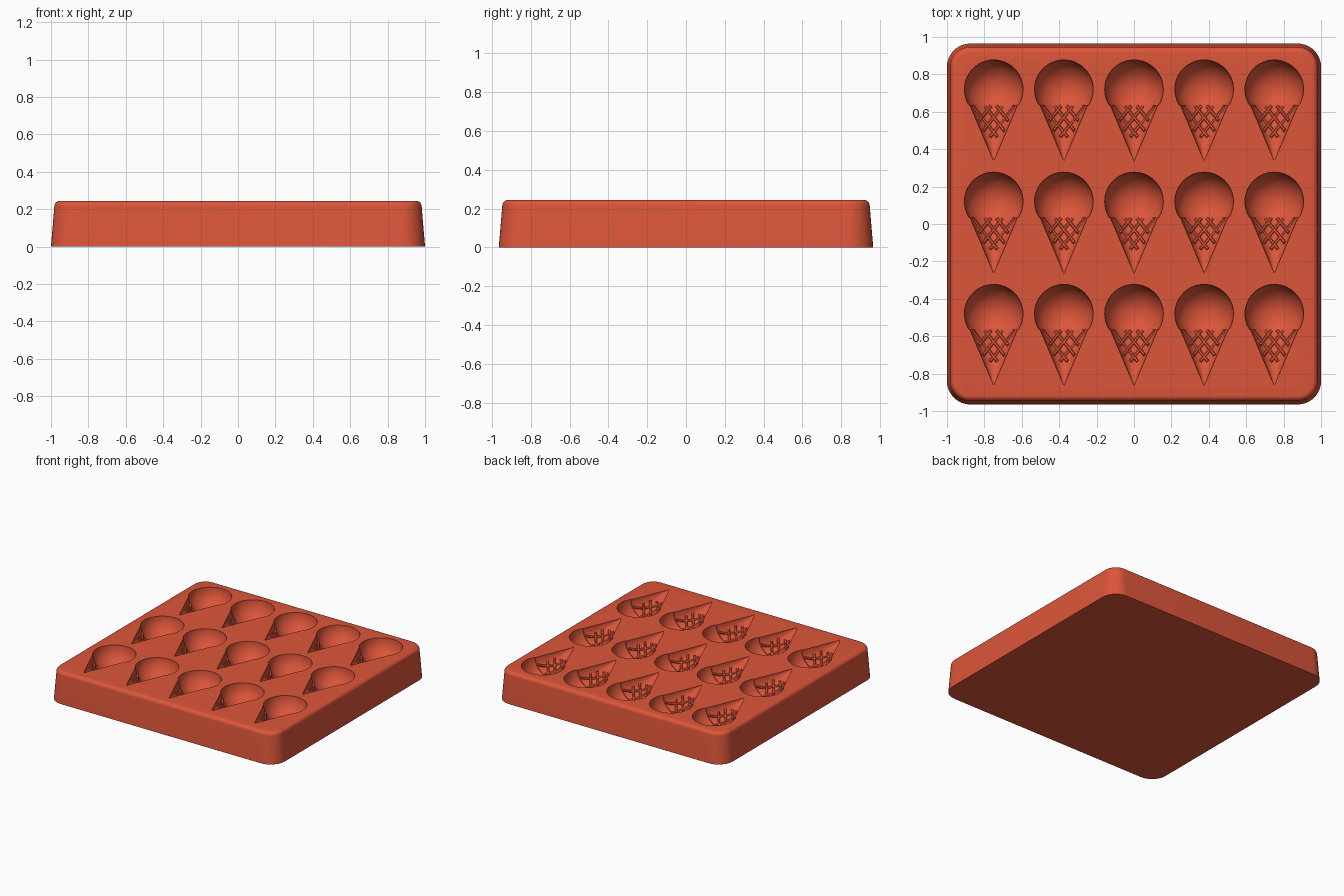
import bpy, bmesh, math
from mathutils import Vector

if "Cube" in bpy.data.objects:
    bpy.data.objects.remove(bpy.data.objects["Cube"], do_unlink=True)

HEIGHT = 0.245
SCOOP_R = 0.157
RIM_Y, RIM_R, TIP_Y = -0.085, 0.127, -0.385   # cone, relative to the scoop centre
CENTRES = [(x * 0.375, 0.12 + y * 0.6) for x in range(-2, 3) for y in (-1, 0, 1)]

red = bpy.data.materials.new("terracotta red")
red.use_nodes = True
colour = (0.72, 0.092, 0.042, 1)
red.diffuse_color = colour
red.node_tree.nodes["Principled BSDF"].inputs["Base Color"].default_value = colour


def new_object(name, bm):
    bmesh.ops.recalc_face_normals(bm, faces=bm.faces)
    mesh = bpy.data.meshes.new(name)
    bm.to_mesh(mesh)
    bm.free()
    mesh.materials.append(red)
    obj = bpy.data.objects.new(name, mesh)
    bpy.context.collection.objects.link(obj)
    return obj


def select_only(obj):
    bpy.ops.object.select_all(action="DESELECT")
    obj.select_set(True)
    bpy.context.view_layer.objects.active = obj


def bridge(bm, a, b):
    for i in range(len(a)):
        j = (i + 1) % len(a)
        bm.faces.new((a[i], a[j], b[j], b[i]))


def rounded_ring(bm, inset, z, steps=10):
    """Rounded rectangle of vertices at height z."""
    radius = 0.125 - inset
    cx, cy = 1 - 0.125, 0.965 - 0.125
    ring = []
    for k, (sx, sy) in enumerate(((1, 1), (-1, 1), (-1, -1), (1, -1))):
        for i in range(steps + 1):
            a = math.pi / 2 * (k + i / steps)
            ring.append(bm.verts.new((sx * cx + radius * math.cos(a),
                                      sy * cy + radius * math.sin(a), z)))
    return ring


# Tray block: tapered walls and a rounded top edge
bm = bmesh.new()
fillet, taper = 0.03, 0.018
levels = [(0, 0)]
for i in range(7):
    a = math.pi / 2 * i / 6
    levels.append((taper + fillet * (1 - math.cos(a)), HEIGHT - fillet * (1 - math.sin(a))))
rings = [rounded_ring(bm, inset, z) for inset, z in levels]
for a, b in zip(rings, rings[1:]):
    bridge(bm, a, b)
bm.faces.new(rings[0])
bm.faces.new(rings[-1])
tray = new_object("tray", bm)

# Cutter: an ice-cream cone shape turned about its long axis, one per mould
bm = bmesh.new()
end = math.acos(RIM_Y / SCOOP_R)
profile = [(SCOOP_R * math.sin(end * i / 20), SCOOP_R * math.cos(end * i / 20))
           for i in range(1, 21)]
profile += [(RIM_R * (1 - t), RIM_Y + (TIP_Y - RIM_Y) * t) for t in (0, 0.35, 0.7, 0.97)]
SIDES = 48
for cx, cy in CENTRES:
    turned = []
    for r, y in profile:
        turned.append([bm.verts.new((cx + r * math.cos(a), cy + y, HEIGHT + r * math.sin(a)))
                       for a in (2 * math.pi * (i + 0.5) / SIDES for i in range(SIDES))])
    for a, b in zip(turned, turned[1:]):
        bridge(bm, a, b)
    for ring, y in ((turned[0], SCOOP_R), (turned[-1], TIP_Y)):
        pole = bm.verts.new((cx, cy + y, HEIGHT))
        for i in range(SIDES):
            bm.faces.new((ring[i], ring[(i + 1) % SIDES], pole))
cutter = new_object("mould_cutter", bm)
cutter.hide_render = True

cut = tray.modifiers.new("moulds", "BOOLEAN")
cut.operation = "DIFFERENCE"
cut.solver = "EXACT"
cut.object = cutter
select_only(tray)
bpy.ops.object.modifier_apply(modifier=cut.name)
bpy.data.objects.remove(cutter, do_unlink=True)
bpy.ops.object.shade_smooth_by_angle(angle=math.radians(30))

# Waffle ridges: crossing ribs laid on the inside of each cone
curve = bpy.data.curves.new("waffle_ridges", "CURVE")
curve.dimensions = "3D"
curve.bevel_depth = 0.009
curve.bevel_resolution = 1
curve.use_fill_caps = True


def rib_points(crossing, side):
    points = []
    for i in range(41):
        y = RIM_Y - 0.005 - 0.165 * i / 40
        x = side * (y - crossing) * 0.8
        r = RIM_R * (y - TIP_Y) / (RIM_Y - TIP_Y)
        if abs(x) < 0.9 * r:
            points.append(Vector((x, y, HEIGHT - math.sqrt(r * r - x * x))))
    return points[::4] + points[-1:] if len(points) % 4 != 1 else points[::4]


ribs = [rib_points(c, s) for c in (-0.07, -0.15, -0.23) for s in (-1, 1)]
for cx, cy in CENTRES:
    for rib in ribs:
        if len(rib) < 2:
            continue
        spline = curve.splines.new("POLY")
        spline.points.add(len(rib) - 1)
        for point, p in zip(spline.points, rib):
            point.co = (cx + p.x, cy + p.y, p.z, 1)
ridges = bpy.data.objects.new("waffle_ridges", curve)
bpy.context.collection.objects.link(ridges)
curve.materials.append(red)
select_only(ridges)
bpy.ops.object.convert(target="MESH")
bpy.ops.object.shade_smooth_by_angle(angle=math.radians(50))
